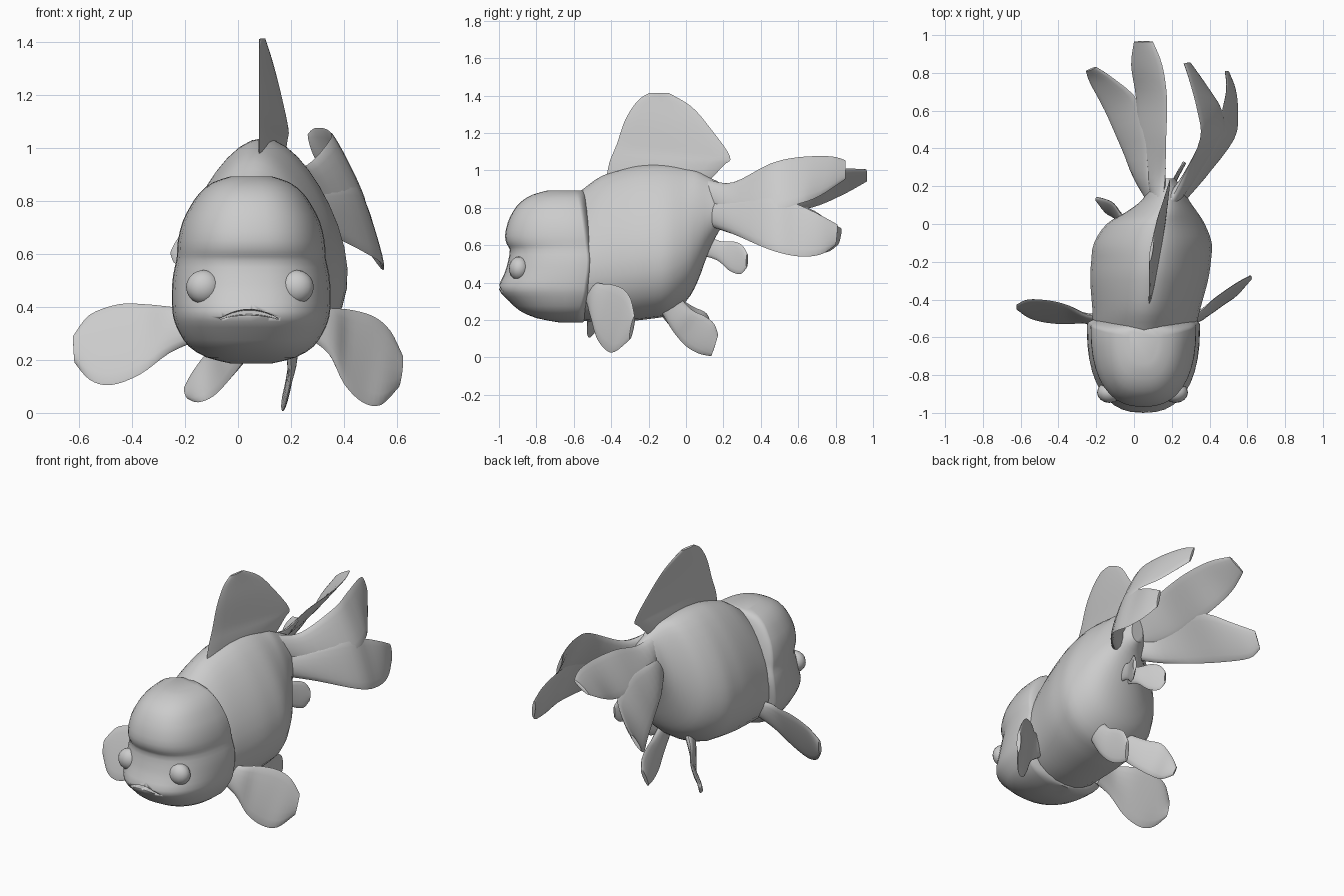
import bpy, bmesh
from math import sin, cos, pi, radians
from mathutils import Vector as V


def catmull(a, b, c, d, t):
    return 0.5 * (2 * b + (c - a) * t + (2 * a - 5 * b + 4 * c - d) * t**2 + (3 * b - a - 3 * c + d) * t**3)


def refine(rows, steps):
    """Smoothly interpolate a list of point rows (row = list of vectors)."""
    out, n = [], len(rows)
    for i in range(n - 1):
        quad = [rows[max(i - 1, 0)], rows[i], rows[i + 1], rows[min(i + 2, n - 1)]]
        for s in range(steps):
            out.append([catmull(*p, s / steps) for p in zip(*quad)])
    return out + [rows[-1]]


def loft(name, rings):
    bm = bmesh.new()
    vs = [[bm.verts.new(p) for p in r] for r in rings]
    n = len(vs[0])
    for a, b in zip(vs, vs[1:]):
        for i in range(n):
            j = (i + 1) % n
            bm.faces.new((a[i], a[j], b[j], b[i]))
    bm.faces.new(vs[0])
    bm.faces.new(vs[-1])
    bmesh.ops.recalc_face_normals(bm, faces=bm.faces)
    me = bpy.data.meshes.new(name)
    bm.to_mesh(me)
    bm.free()
    ob = bpy.data.objects.new(name, me)
    bpy.context.collection.objects.link(ob)
    smooth(ob)
    return ob


def smooth(ob):
    bpy.ops.object.select_all(action='DESELECT')
    ob.select_set(True)
    bpy.context.view_layer.objects.active = ob
    bpy.ops.object.shade_smooth_by_angle(angle=radians(45))


def fin(name, stations, thick=0.012, root=0.03):
    """Fin from pairs of edge points, with a lens-shaped section that thins outward."""
    rows = refine([[V(a), V(b)] for a, b in stations], 4)
    # round off the tip
    d = [rows[-1][k] - rows[-2][k] for k in (0, 1)]
    mid = (rows[-1][0] + rows[-1][1]) / 2 + (d[0] + d[1]) * 0.12
    rows.append([mid + (p - mid) * 0.6 for p in rows[-1]])
    rings, n = [], len(rows)
    for i, (a, b) in enumerate(rows):
        lo, hi = rows[max(i - 1, 0)], rows[min(i + 1, n - 1)]
        nrm = (b - a).cross(hi[0] + hi[1] - lo[0] - lo[1]).normalized()
        h = thick + (root - thick) * max(0, 1 - 3 * i / n)
        if i == n - 1:
            h *= 0.5
        rings.append([(a + b) / 2 + (a - b) / 2 * cos(t) + nrm * h * sin(t)
                      for t in (2 * pi * k / 16 for k in range(16))])
    return loft(name, rings)


# Body: egg-shaped rings along y (y, centre x, bottom, top, half width)
BODY = [(-.62, .05, .20, .85, .23), (-.55, .055, .195, .90, .26), (-.45, .065, .19, .97, .275),
        (-.3, .08, .195, 1.02, .30), (-.2, .09, .205, 1.035, .305), (-.1, .10, .225, 1.035, .30),
        (0, .115, .30, 1.02, .25), (.06, .145, .40, 1.0, .185), (.12, .165, .56, .965, .125),
        (.18, .17, .68, .935, .09), (.24, .175, .74, .90, .04)]


def body_ring(y, cx, zb, zt, hw):
    ts = [2 * pi * k / 32 for k in range(32)]
    return [V((cx + hw * cos(t) * (1 - .3 * sin(t)), y, (zb + zt) / 2 + (zt - zb) / 2 * sin(t))) for t in ts]


loft("body", refine([body_ring(*s) for s in BODY], 3))

# Head: horizontal slices (z, front y, half width, gill edge y)
HEAD = [(.187, -.68, .08, -.6), (.21, -.80, .17, -.585), (.25, -.89, .235, -.575), (.30, -.945, .27, -.56),
        (.345, -.99, .29, -.55), (.385, -1.0, .298, -.545), (.45, -.97, .30, -.535), (.52, -.95, .295, -.53),
        (.575, -.942, .283, -.535), (.605, -.958, .28, -.54), (.65, -.968, .277, -.545), (.72, -.953, .26, -.555),
        (.78, -.925, .23, -.565), (.83, -.885, .195, -.575), (.87, -.82, .145, -.585), (.892, -.74, .08, -.6)]


def head_ring(z, yf, hw, yb):
    ring = []
    for k in range(40):
        c, s = cos(2 * pi * k / 40), sin(2 * pi * k / 40)
        x = hw * abs(c)**.82 * (1 if c > 0 else -1)
        ring.append(V((.05 + x, yb + ((yf - yb) * s**.82 if s > 0 else -.05 * s), z)))
    return ring


head = loft("head", refine([head_ring(*s) for s in HEAD], 2))

# Mouth: arched slot cut into the face
slot = []
for k in range(11):
    u = k / 5 - 1
    z, h = .355 + .025 * (1 - u * u), .003 + .015 * (1 - u * u)
    x = .042 + .11 * u
    slot.append([V((x, -1.1, z - h)), V((x, -.94, z - h * .4)), V((x, -.94, z + h * .4)), V((x, -1.1, z + h))])
cutter = loft("mouth_cutter", slot)
cutter.hide_render = True
cutter.display_type = 'WIRE'
cut = head.modifiers.new("mouth", 'BOOLEAN')
cut.operation = 'DIFFERENCE'
cut.object = cutter
bpy.context.view_layer.objects.active = head
bpy.ops.object.modifier_apply(modifier="mouth")
bpy.data.objects.remove(cutter)

# Eyes
for side, x in (("left", -.13), ("right", .22)):
    bpy.ops.mesh.primitive_uv_sphere_add(segments=16, ring_count=10, radius=1, location=(x, -.892, .475))
    eye = bpy.context.object
    eye.name = side + "_eye"
    eye.scale = (.066, .055, .064)
    smooth(eye)

# Dorsal fin
fin("dorsal_fin", [((.08, -.43, .93), (.165, .10, .92)), ((.08, -.41, 1.04), (.185, .2, 1.025)),
                   ((.08, -.37, 1.14), (.19, .235, 1.075)), ((.08, -.325, 1.27), (.157, .13, 1.225)),
                   ((.08, -.26, 1.37), (.125, .03, 1.34)), ((.083, -.2, 1.412), (.10, -.09, 1.412))], .008, .022)

# Tail: two forked fins, each an upper and a lower lobe
fin("right_tail_upper", [((.19, .12, .95), (.20, .12, .80)), ((.26, .25, .935), (.33, .25, .76)),
                         ((.35, .45, 1.035), (.47, .45, .78)), ((.335, .6, 1.07), (.465, .6, .82)),
                         ((.29, .77, 1.075), (.40, .71, .86)), ((.265, .85, 1.055), (.30, .85, .95))], .01, .04)
fin("right_tail_lower", [((.20, .12, .84), (.24, .13, .70)), ((.31, .25, .84), (.37, .25, .66)),
                         ((.44, .45, .86), (.53, .45, .575)), ((.465, .59, .82), (.55, .6, .54)),
                         ((.49, .71, .765), (.535, .72, .55)), ((.485, .81, .71), (.50, .80, .60))], .01, .04)
fin("left_tail_upper", [((.15, .12, .95), (.13, .12, .80)), ((.165, .25, .93), (.05, .25, .76)),
                        ((.17, .45, .98), (.02, .45, .77)), ((.175, .66, 1.0), (.01, .67, .80)),
                        ((.15, .84, 1.01), (-.015, .84, .87)), ((.10, .965, 1.005), (0, .965, .94))], .01, .04)
fin("left_tail_lower", [((.13, .12, .84), (.09, .13, .70)), ((.08, .25, .84), (0, .25, .66)),
                        ((.06, .45, .84), (-.075, .42, .61)), ((.02, .65, .80), (-.155, .6, .57)),
                        ((-.1, .765, .73), (-.232, .745, .56)), ((-.20, .83, .69), (-.255, .81, .60))], .01, .04)

# Pectoral fins
fin("right_pectoral_fin", [((.28, -.49, .41), (.27, -.52, .28)), ((.355, -.46, .395), (.345, -.51, .22)),
                           ((.42, -.40, .39), (.40, -.48, .11)), ((.51, -.335, .365), (.47, -.43, .04)),
                           ((.575, -.295, .31), (.54, -.38, .03)), ((.62, -.275, .22), (.605, -.30, .095))])
fin("left_pectoral_fin", [((-.16, -.49, .39), (-.16, -.52, .27)), ((-.25, -.48, .40), (-.26, -.52, .225)),
                          ((-.35, -.43, .41), (-.37, -.53, .145)), ((-.45, -.405, .41), (-.48, -.52, .105)),
                          ((-.56, -.40, .37), (-.56, -.495, .125)), ((-.622, -.43, .29), (-.617, -.45, .19))])

# Pelvic fins
fin("right_pelvic_fin", [((.20, -.03, .32), (.20, -.13, .24)), ((.21, .03, .255), (.20, -.07, .14)),
                         ((.205, .10, .22), (.185, 0, .06)), ((.20, .15, .18), (.175, .07, .02)),
                         ((.19, .172, .12), (.168, .135, .006))])
fin("left_pelvic_fin", [((.02, -.04, .32), (.04, -.13, .22)), ((-.06, .04, .27), (-.02, -.06, .14)),
                        ((-.11, .11, .235), (-.09, .02, .065)), ((-.165, .135, .165), (-.15, .06, .04)),
                        ((-.20, .14, .10), (-.188, .12, .052))])

# Anal fins, a mirrored pair about the tail's own centre line
ANAL = [((.17, .08, .67), (.17, .06, .55)), ((.19, .18, .622), (.19, .165, .52)), ((.22, .25, .62), (.22, .23, .465)),
        ((.25, .30, .60), (.25, .29, .445)), ((.268, .328, .555), (.268, .325, .48))]
for side, m in (("right", 1), ("left", -1)):
    fin(side + "_anal_fin", [[(.155 + m * (p[0] - .155), p[1], p[2]) for p in s] for s in ANAL], .01, .02)
